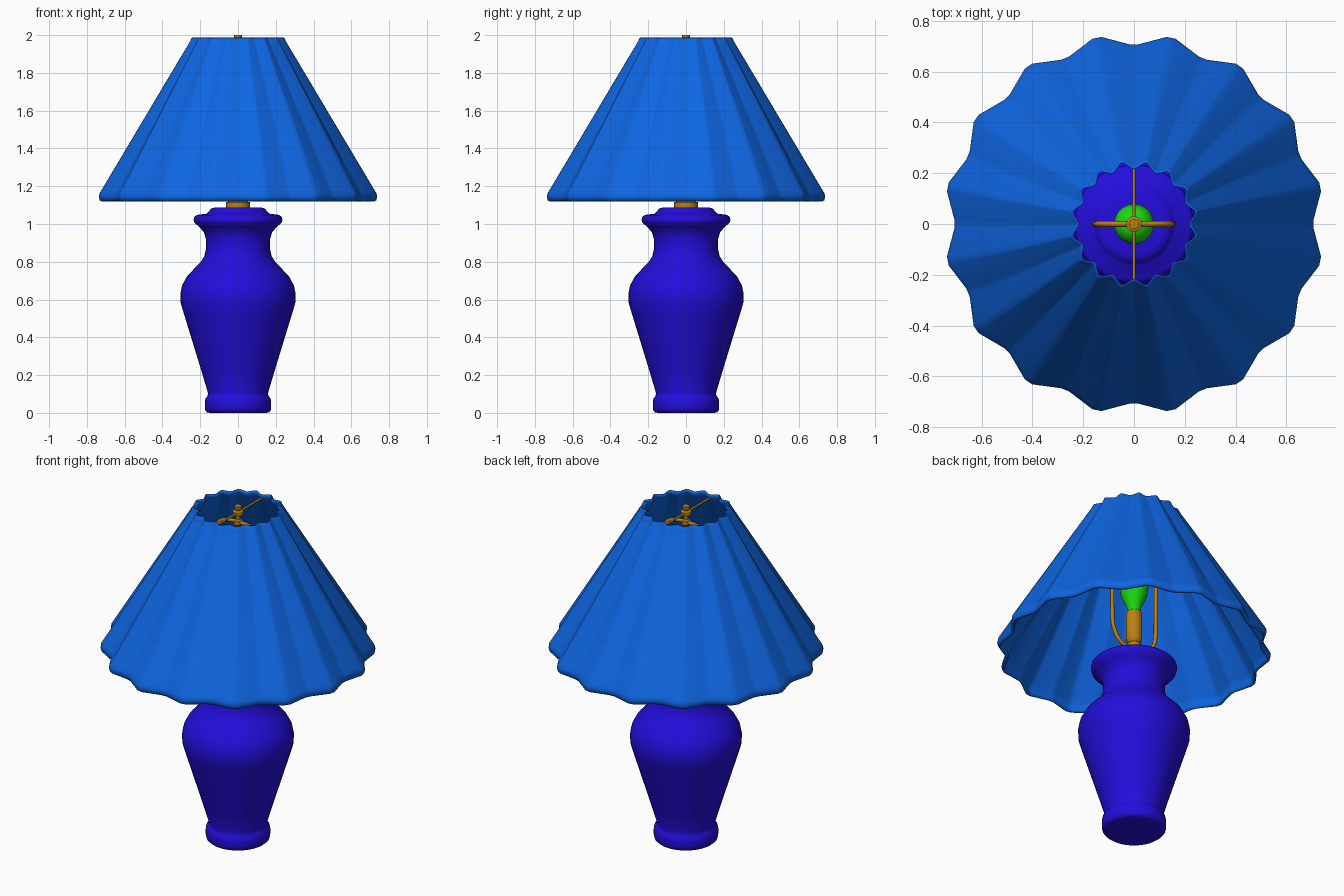
import bpy, bmesh, math

if "Cube" in bpy.data.objects:
    bpy.data.objects.remove(bpy.data.objects["Cube"])


def material(name, rgb):
    m = bpy.data.materials.new(name)
    m.diffuse_color = (*rgb, 1)
    m.use_nodes = True
    m.node_tree.nodes["Principled BSDF"].inputs["Base Color"].default_value = m.diffuse_color
    return m


BLUE = material("shade_blue", (0.0045, 0.132, 0.76))
INDIGO = material("vase_indigo", (0.017, 0.004, 0.7))
BRASS = material("brass", (0.5, 0.22, 0.006))
GREEN = material("bulb_green", (0.01, 0.7, 0.005))


def lathe(name, profile, columns, mat, pleat=lambda r: 0, closed=False, angle=60):
    """Spin (radius, z) points round z; columns holds (angle, pleat weight) pairs."""
    bm = bmesh.new()
    sides = len(columns)
    rings = []
    for r, z in profile:
        if r < 1e-5:
            rings.append([bm.verts.new((0, 0, z))])
            continue
        ring = []
        for a, w in columns:
            rad = r - pleat(r) * w
            ring.append(bm.verts.new((rad * math.cos(a), rad * math.sin(a), z)))
        rings.append(ring)
    pairs = list(zip(rings, rings[1:]))
    if closed:
        pairs.append((rings[-1], rings[0]))
    for lo, hi in pairs:
        for i in range(sides):
            j = (i + 1) % sides
            quad = [lo[i % len(lo)], lo[j % len(lo)], hi[j % len(hi)], hi[i % len(hi)]]
            bm.faces.new(list(dict.fromkeys(quad)))
    bmesh.ops.recalc_face_normals(bm, faces=bm.faces)
    me = bpy.data.meshes.new(name)
    bm.to_mesh(me)
    bm.free()
    me.materials.append(mat)
    ob = bpy.data.objects.new(name, me)
    bpy.context.collection.objects.link(ob)
    bpy.ops.object.select_all(action='DESELECT')
    ob.select_set(True)
    bpy.context.view_layer.objects.active = ob
    bpy.ops.object.shade_smooth_by_angle(angle=math.radians(angle))
    return ob


def circle(n):
    return [(math.tau * i / n, 0) for i in range(n)]


def wire(name, points, radius, kind='POLY'):
    cu = bpy.data.curves.new(name, 'CURVE')
    cu.dimensions = '3D'
    cu.bevel_depth = radius
    cu.bevel_resolution = 2
    cu.use_fill_caps = True
    sp = cu.splines.new(kind)
    sp.points.add(len(points) - 1)
    for p, co in zip(sp.points, points):
        p.co = (*co, 1)
    if kind == 'NURBS':
        sp.order_u = 3
        sp.use_endpoint_u = True
        sp.resolution_u = 5
    cu.materials.append(BRASS)
    ob = bpy.data.objects.new(name, cu)
    bpy.context.collection.objects.link(ob)
    return ob


# Vase body
lathe("vase", [(0, 0), (.15, 0), (.162, .002), (.173, .012), (.176, .03), (.176, .06),
               (.172, .078), (.161, .09), (.159, .105),
               (.19, .21), (.242, .38), (.288, .53), (.303, .58), (.305, .63), (.296, .675),
               (.272, .72), (.235, .76), (.2, .795), (.178, .83), (.169, .87), (.17, .92),
               (.18, .955), (.205, .985), (.23, 1.005), (.235, 1.022), (.232, 1.037), (.218, 1.048),
               (.165, 1.055), (.152, 1.07), (.14, 1.083), (.12, 1.088), (0, 1.088)],
      circle(40), INDIGO, angle=80)

# Pleated shade: 16 softly creased pleats, outer skin, rolled lower hem, inner skin
pleats = []
for k in range(16):
    for frac, weight in ((-.06, .95), (.06, .95), (.44, .04), (.56, .04)):
        pleats.append((math.tau * (k + frac) / 16, weight))
lathe("pleated_shade", [(.245, 1.987), (.252, 1.984), (.259, 1.967), (.269, 1.95), (.735, 1.18),
                        (.746, 1.162), (.75, 1.145), (.745, 1.125), (.734, 1.12), (.728, 1.14),
                        (.73, 1.165), (.721, 1.18), (.255, 1.95), (.246, 1.967)],
      pleats, BLUE, pleat=lambda r: .022 + .03 * r, closed=True, angle=180)

# Lamp holder: collar, saddle and socket
lathe("socket", [(0, 1.08), (.063, 1.08), (.063, 1.115), (.035, 1.122), (.025, 1.14),
                 (.04, 1.155), (.04, 1.17), (.028, 1.18), (.045, 1.2), (.045, 1.36),
                 (.038, 1.375), (0, 1.375)], circle(24), BRASS)

# Bulb
lathe("bulb", [(0, 1.37), (.033, 1.37), (.04, 1.41), (.06, 1.45), (.074, 1.49), (.079, 1.53),
               (.074, 1.565), (.056, 1.593), (.03, 1.607), (0, 1.611)], circle(24), GREEN)

# Harp that carries the shade
side = [(.04, 1.135), (.1, 1.15), (.15, 1.23), (.155, 1.32), (.155, 1.5), (.155, 1.72),
        (.15, 1.85), (.09, 1.9)]
path = [(x, 0, z) for x, z in side] + [(0, 0, 1.905)] + [(-x, 0, z) for x, z in reversed(side)]
wire("harp", path, .011, 'NURBS')
wire("harp_saddle", [(-.06, 0, 1.135), (.06, 0, 1.135)], .012)

# Cross rod at the top of the shade
wire("cross_rod", [(0, -.226, 1.96), (0, .226, 1.96)], .006)

# Finial
lathe("finial", [(0, 1.89), (.022, 1.89), (.022, 1.915), (.012, 1.92), (.012, 1.945), (.03, 1.95),
                 (.03, 1.968), (.014, 1.974), (.02, 1.985), (.02, 2.0), (0, 2.0)],
      circle(20), BRASS)
